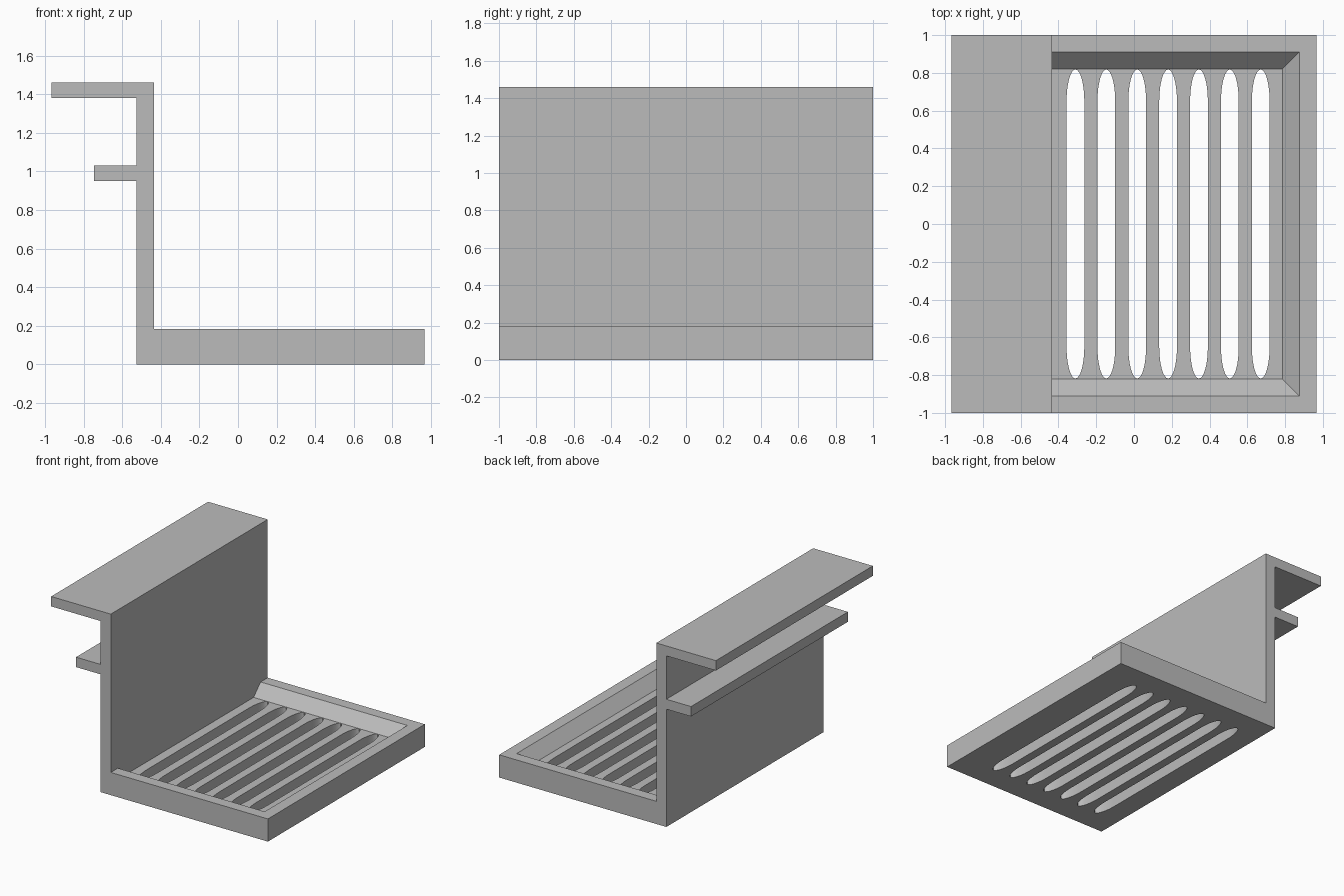
import bpy
import bmesh
from math import cos, sin, pi

cube = bpy.data.objects.get("Cube")
if cube:
    bpy.data.objects.remove(cube, do_unlink=True)

grey = bpy.data.materials.new("plain_grey")
grey.use_nodes = True
colour = (0.5, 0.5, 0.5, 1)
grey.diffuse_color = colour
grey.node_tree.nodes["Principled BSDF"].inputs["Base Color"].default_value = colour


def loft(name, lower, upper):
    """Closed solid between two matching rings of points."""
    bm = bmesh.new()
    a = [bm.verts.new(p) for p in lower]
    b = [bm.verts.new(p) for p in upper]
    n = len(a)
    bm.faces.new(a)
    bm.faces.new(b)
    for i in range(n):
        j = (i + 1) % n
        bm.faces.new((a[i], a[j], b[j], b[i]))
    bmesh.ops.recalc_face_normals(bm, faces=bm.faces)
    mesh = bpy.data.meshes.new(name)
    bm.to_mesh(mesh)
    bm.free()
    obj = bpy.data.objects.new(name, mesh)
    bpy.context.collection.objects.link(obj)
    mesh.materials.append(grey)
    return obj


def cut(target, cutter):
    """Subtract the cutter, then remove it."""
    mod = target.modifiers.new("cut", 'BOOLEAN')
    mod.operation = 'DIFFERENCE'
    mod.solver = 'EXACT'
    mod.object = cutter
    bpy.context.view_layer.objects.active = target
    bpy.ops.object.modifier_apply(modifier=mod.name)
    bpy.data.objects.remove(cutter, do_unlink=True)


# Bracket: side profile of tray, upright wall, small ledge and top flange
back, wall, tray_top = -0.525, -0.435, 0.183
profile = [(back, 0), (0.967, 0), (0.967, tray_top), (wall, tray_top),
           (wall, 1.46), (-0.967, 1.46), (-0.967, 1.38), (back, 1.38),
           (back, 1.03), (-0.745, 1.03), (-0.745, 0.95), (back, 0.95)]
bracket = loft("bracket_tray",
               [(x, -1, z) for x, z in profile],
               [(x, 1, z) for x, z in profile])

# Sloped recess, open against the wall
slope = 0.09


def recess_ring(rise):
    x, y, z = 0.785 + rise, 0.82 + rise, tray_top - slope + rise
    return [(wall, -y, z), (x, -y, z), (x, y, z), (wall, y, z)]


cut(bracket, loft("recess_cutter", recess_ring(0), recess_ring(slope + 0.02)))

# Long drainage slots with elliptical ends
steps = 16
for k in range(7):
    centre = -0.31 + 0.1635 * k
    ring = []
    for end in (1, -1):
        for i in range(steps + 1):
            t = pi * i / steps
            ring.append((centre + end * 0.047 * cos(t),
                         end * (0.65 + 0.168 * sin(t))))
    cut(bracket, loft("slot_cutter",
                      [(x, y, -0.1) for x, y in ring],
                      [(x, y, 0.14) for x, y in ring]))

bpy.ops.object.select_all(action='DESELECT')
bracket.select_set(True)
bpy.context.view_layer.objects.active = bracket
bpy.ops.object.shade_smooth_by_angle()
